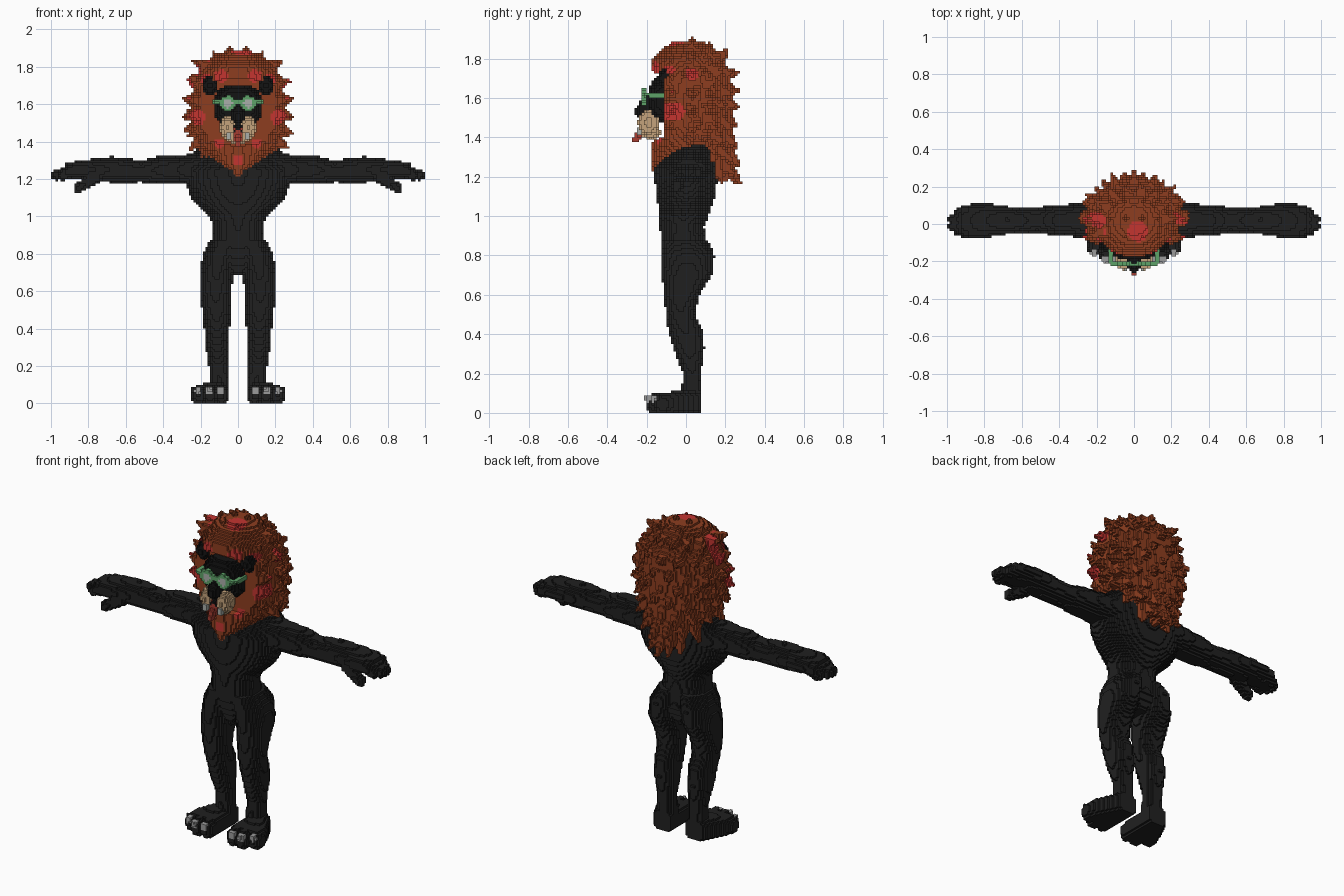
import bpy, math, random
from mathutils import Vector

random.seed(4)
if "Cube" in bpy.data.objects:
    bpy.data.objects.remove(bpy.data.objects["Cube"])

S = 0.0125          # edge of one block
cells = {}          # block -> (part, colour)
COLOURS = {
    "charcoal fur": (0.0145, 0.0145, 0.0145), "face black": (0.007, 0.007, 0.007),
    "mane brown": (0.27, 0.048, 0.014), "mane red": (0.55, 0.035, 0.03),
    "tongue red": (0.38, 0.045, 0.03), "muzzle tan": (0.56, 0.37, 0.2),
    "glasses green": (0.11, 0.36, 0.14), "lens grey": (0.4, 0.43, 0.4),
    "claw grey": (0.33, 0.33, 0.33)}


def fill(part, colour, lo, hi, inside, mirror=False):
    """Set every block whose centre passes the test; colour None carves."""
    a, b = ([math.floor(c / S) + d for c in v] for v, d in ((lo, -1), (hi, 1)))
    for i in range(a[0], b[0] + 1):
        for j in range(a[1], b[1] + 1):
            for k in range(max(0, a[2]), b[2] + 1):
                if inside(Vector(((i + .5) * S, (j + .5) * S, (k + .5) * S))):
                    for key in ((i, j, k), (-1 - i, j, k))[:2 if mirror else 1]:
                        if colour:
                            cells[key] = (part, colour)
                        else:
                            cells.pop(key, None)


def section(rows, t):
    for r, s in zip(rows, rows[1:]):
        if r[0] <= t <= s[0]:
            f = (t - r[0]) / (s[0] - r[0])
            return [u + (v - u) * f for u, v in zip(r[1:], s[1:])]


def loft(part, colour, axis, rows, mirror=False, p=2):
    """Rows are (position, centre, centre, radius, radius) along the axis."""
    u, v = [n for n in range(3) if n != axis]
    lo, hi = [0] * 3, [0] * 3
    lo[axis], hi[axis] = rows[0][0], rows[-1][0]
    for n, c in ((u, 1), (v, 2)):
        lo[n] = min(r[c] - r[c + 2] for r in rows)
        hi[n] = max(r[c] + r[c + 2] for r in rows)

    def inside(q):
        s = section(rows, q[axis])
        return s and abs((q[u] - s[0]) / s[2]) ** p + abs((q[v] - s[1]) / s[3]) ** p <= 1
    fill(part, colour, lo, hi, inside, mirror)


def ball(part, colour, c, r, mirror=False, p=2):
    c, r = Vector(c), Vector(r)
    fill(part, colour, c - r, c + r,
         lambda q: sum(abs((q[n] - c[n]) / r[n]) ** p for n in range(3)) <= 1, mirror)


def taper(part, colour, a, b, ra, rb, mirror=False):
    a, b = Vector(a), Vector(b)
    d, pad = b - a, Vector((1, 1, 1)) * max(ra, rb)

    def inside(q):
        t = min(1, max(0, (q - a).dot(d) / d.length_squared))
        return (q - a - d * t).length <= ra + (rb - ra) * t
    fill(part, colour, [min(m) for m in zip(a - pad, b - pad)],
         [max(m) for m in zip(a + pad, b + pad)], inside, mirror)


# Body
FUR = "charcoal fur"
loft("torso", FUR, 2, [
    (.69, 0, 0, .05, .08), (.78, 0, 0, .15, .11), (.87, 0, -.015, .145, .115),
    (.95, 0, -.02, .135, .112), (1, 0, -.01, .15, .125), (1.05, 0, -.005, .205, .137),
    (1.1, 0, 0, .25, .15), (1.17, 0, 0, .28, .157), (1.25, 0, .003, .29, .162),
    (1.31, 0, .03, .28, .135), (1.36, 0, .05, .22, .1)])
loft("legs", FUR, 2, [
    (.05, .1, .025, .055, .05), (.2, .105, .03, .051, .046), (.33, .113, .015, .064, .08),
    (.42, .113, -.003, .07, .088), (.5, .116, -.03, .076, .073), (.6, .12, -.022, .086, .09),
    (.7, .115, .005, .09, .128), (.8, .1, .008, .088, .138), (.88, .07, -.01, .075, .12)], True)
loft("arms", FUR, 0, [
    (.2, .02, 1.25, .11, .09), (.32, .02, 1.25, .09, .077), (.42, .02, 1.247, .08, .078),
    (.52, .02, 1.24, .07, .058), (.6, .017, 1.246, .067, .067), (.68, .02, 1.25, .075, .07),
    (.76, .02, 1.25, .088, .06), (.84, .015, 1.25, .097, .05), (.92, .014, 1.245, .085, .04)], True)
for y, tip in ((-.045, .94), (-.012, .97), (.028, .97), (.068, .94)):
    taper("hands", FUR, (.87, y, 1.25), (tip, y * .8, 1.22), .036, .028, True)
taper("hands", FUR, (.76, -.03, 1.21), (.855, -.045, 1.15), .035, .027, True)

# Feet, toes and claws
loft("feet", FUR, 1, [(-.14, .15, .05, .1, .05), (-.05, .14, .052, .088, .056),
                      (.075, .105, .055, .058, .055)], True, 4)
for x, y in ((.09, -.15), (.15, -.155), (.21, -.12)):
    ball("feet", FUR, (x, y, .045), (.042, .05, .055), True)
    ball("claws", "claw grey", (x + .004, y - .035, .07), (.02, .02, .022), True)

# Mane core
MANE = [(1.17, 0, .06, .015, .16), (1.22, 0, .03, .04, .2), (1.28, 0, .03, .13, .207),
        (1.35, 0, .03, .2, .2), (1.45, 0, .03, .235, .2), (1.6, 0, .03, .25, .205),
        (1.72, 0, .025, .235, .203), (1.8, 0, .005, .19, .18), (1.86, 0, .01, .13, .12),
        (1.89, 0, .02, .06, .06)]
loft("mane", "mane brown", 2, MANE)

# Radial tufts around the outline
for y, scale in ((-.07, .9), (.03, 1), (.12, .93)):
    for n in range(-3, 5):
        a = math.radians(9 + 18 * n)
        d = Vector((.3 * math.cos(a), 0, .335 * math.sin(a))) * scale
        c = Vector((0, y, 1.58))
        taper("mane", "mane brown", c + d * .72, c + d * .99, .052, .008, True)

# Overlapping locks down the back
for row in range(8):
    z = 1.26 + row * .077
    _, cy, rx, ry = section(MANE, z)
    for n in range(9):
        a = math.radians(-5 + 23.75 * (n + (row % 2) * .5))
        d = Vector((math.cos(a), math.sin(a), 0))
        out = random.uniform(.02, .05)
        lift = .06 * (row - 4) / 4 + random.uniform(-.02, .02)
        base = Vector((d.x * rx * .85, cy + d.y * ry * .85, z))
        tip = Vector((d.x * (rx + out), cy + d.y * (ry + out), z + lift - .02))
        taper("mane", "mane brown", base, tip, .045, .009)

# Red patches on the mane: discs seen along y, z and x
FRONT = [(.09, 1.75, .035), (.17, 1.73, .03), (.16, 1.86, .03), (.22, 1.53, .045),
         (.1, 1.39, .025), (0, 1.3, .03), (.27, 1.64, .02)]
SIDE = [(.03, 1.72, .035), (-.04, 1.53, .035), (-.14, 1.42, .025)]
TOP = [(.02, -.04, .055), (-.19, .02, .04)]
for key, (part, colour) in list(cells.items()):
    x, y, z = ((n + .5) * S for n in key)
    if part == "mane" and (
            (y < -.02 and any(math.hypot(abs(x) - u, z - v) < r for u, v, r in FRONT))
            or (abs(x) > .2 and any(math.hypot(y - u, z - v) < r for u, v, r in SIDE))
            or (z > 1.72 and any(math.hypot(x - u, y - v) < r for u, v, r in TOP))):
        cells[key] = (part, "mane red")

# Face opening in the mane, then the face
fill("mane", None, (-.3, -.3, 1.37), (.3, -.11, 1.76),
     lambda q: q.y < -.11 and (q.x / .3) ** 2 + ((q.z - 1.56) / .18) ** 2 < 1)
ball("face", "face black", (0, -.11, 1.59), (.128, .085, .115), p=2.6)
ball("ears", "face black", (.15, -.105, 1.7), (.042, .04, .05), True)
ball("muzzle", "muzzle tan", (.055, -.19, 1.475), (.042, .056, .062), True)
ball("muzzle", "muzzle tan", (0, -.18, 1.42), (.07, .055, .03))
ball("mouth", "face black", (0, -.19, 1.46), (.035, .05, .03))
taper("nose", "face black", (0, -.16, 1.59), (0, -.225, 1.535), .05, .036)
taper("tongue", "tongue red", (0, -.2, 1.455), (0, -.262, 1.385), .032, .017)
ball("teeth", "lens grey", (.05, -.235, 1.435), (.015, .017, .022), True)

# Glasses
def rim(q):
    return math.hypot(q.x - .055, q.z - 1.605)


fill("lenses", "lens grey", (0, -.218, 1.55), (.12, -.2, 1.66),
     lambda q: -.22 < q.y < -.195 and rim(q) < .03, True)
fill("glasses_frame", "glasses green", (0, -.225, 1.55), (.12, -.2, 1.66),
     lambda q: -.225 < q.y < -.2 and .026 <= rim(q) < .041, True)
taper("glasses_frame", "glasses green", (.095, -.21, 1.615), (.118, -.21, 1.615), .012, .012, True)
taper("glasses_frame", "glasses green", (0, -.22, 1.612), (.02, -.22, 1.612), .012, .012, True)
taper("glasses_frame", "glasses green", (.125, -.21, 1.615), (.13, -.12, 1.615), .01, .01, True)

# Materials
mats = {}
for name, rgb in COLOURS.items():
    m = mats[name] = bpy.data.materials.new(name)
    m.use_nodes = True
    m.diffuse_color = (*rgb, 1)
    shader = next(n for n in m.node_tree.nodes if n.type == "BSDF_PRINCIPLED")
    shader.inputs["Base Color"].default_value = (*rgb, 1)
    shader.inputs["Roughness"].default_value = 0.9

# One mesh per part, made of the exposed block sides only
for part in sorted({p for p, _ in cells.values()}):
    verts, faces, slots = {}, [], []
    used = sorted({c for p, c in cells.values() if p == part})
    for key, (p, colour) in cells.items():
        if p != part:
            continue
        for axis in range(3):
            for step in (0, 1):
                near = list(key)
                near[axis] += 2 * step - 1
                if tuple(near) in cells:
                    continue
                quad = []
                for du, dv in ((0, 0), (1, 0), (1, 1), (0, 1)):
                    c = list(key)
                    c[axis] += step
                    c[(axis + 1) % 3] += du
                    c[(axis + 2) % 3] += dv
                    quad.append(verts.setdefault(tuple(c), len(verts)))
                faces.append(quad if step else quad[::-1])
                slots.append(used.index(colour))
    mesh = bpy.data.meshes.new(part)
    mesh.from_pydata([[n * S for n in v] for v in verts], [], faces)
    for colour in used:
        mesh.materials.append(mats[colour])
    mesh.polygons.foreach_set("material_index", slots)
    mesh.update()
    bpy.context.collection.objects.link(bpy.data.objects.new(part, mesh))
